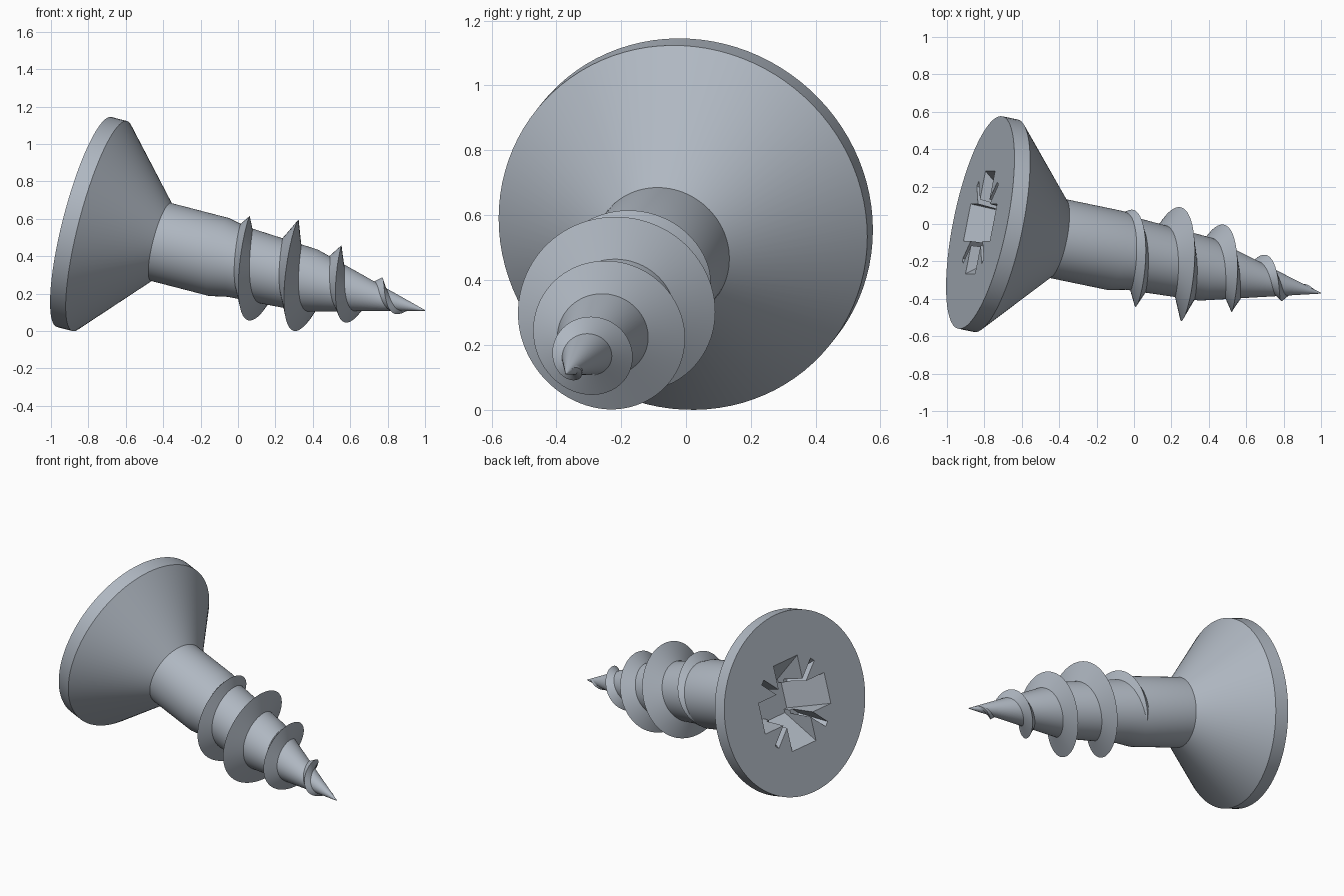
import bpy, bmesh, math
from mathutils import Matrix, Vector

if "Cube" in bpy.data.objects:
    bpy.data.objects.remove(bpy.data.objects["Cube"], do_unlink=True)

# Screw frame: local z runs from the head face to the point
HEAD = Vector((-0.822, 0.008, 0.583))
TIP = Vector((1.0, -0.37, 0.11))
LENGTH = (TIP - HEAD).length
axis = (TIP - HEAD).normalized()
side = (Vector((0, 1, 0)) - axis * axis.y).normalized()
up = axis.cross(side)
FRAME = Matrix.Translation(HEAD) @ Matrix((side, up, axis)).transposed().to_4x4()

steel = bpy.data.materials.new("grey_steel")
steel.use_nodes = True
COLOUR = (0.43, 0.475, 0.535, 1)
steel.diffuse_color = COLOUR
steel.node_tree.nodes["Principled BSDF"].inputs["Base Color"].default_value = COLOUR

# (distance from head face, radius)
BODY = [(0, 0.58), (0.088, 0.58), (0.432, 0.215), (0.76, 0.215),
        (0.86, 0.194), (1.27, 0.171), (LENGTH, 0.002)]
CREST = [(0.75, 0.2), (0.81, 0.236), (0.93, 0.272), (1.02, 0.294),
         (1.1, 0.3), (1.2, 0.297), (1.26, 0.281), (1.91, 0)]


def radius_at(table, t):
    for (t0, r0), (t1, r1) in zip(table, table[1:]):
        if t <= t1:
            return r0 + (r1 - r0) * (t - t0) / (t1 - t0)
    return table[-1][1]


def make_object(name, bm):
    bmesh.ops.recalc_face_normals(bm, faces=bm.faces)
    mesh = bpy.data.meshes.new(name)
    bm.to_mesh(mesh)
    bm.free()
    mesh.materials.append(steel)
    obj = bpy.data.objects.new(name, mesh)
    obj.matrix_world = FRAME
    bpy.context.collection.objects.link(obj)
    return obj


def loft(name, sections):
    """Skin closed sections of equal length and cap both ends."""
    bm = bmesh.new()
    rings = [[bm.verts.new(p) for p in s] for s in sections]
    n = len(rings[0])
    for a, b in zip(rings, rings[1:]):
        for i in range(n):
            j = (i + 1) % n
            bm.faces.new((a[i], a[j], b[j], b[i]))
    bm.faces.new(rings[0][::-1])
    bm.faces.new(rings[-1])
    return make_object(name, bm)


def polar(r, angle, z):
    return (r * math.cos(angle), r * math.sin(angle), z)


def blade(name, turn, top, bottom, width, depth):
    """Tapered bar across the head, used to cut the recess."""
    lift = 0.02
    slope = (top - bottom) / depth
    spin = Matrix.Rotation(math.radians(turn), 3, 'Z')
    sections = []
    for z, half, w in ((-lift, top + slope * lift, width), (depth, bottom, width * 0.85)):
        sections.append([spin @ Vector((x * half, y * w / 2, z))
                         for x, y in ((-1, -1), (1, -1), (1, 1), (-1, 1))])
    return loft(name, sections)


# Head, shank and point as one turned body
SEGMENTS = 96
body = loft("screw_body", [[polar(r, math.tau * i / SEGMENTS, t) for i in range(SEGMENTS)]
                           for t, r in BODY])

# Driver recess: wide cross with thin diagonal slots
cutters = []
for turn in (0, 90):
    cutters.append(blade("cross_cutter", turn, 0.28, 0.11, 0.205, 0.22))
    cutters.append(blade("slot_cutter", turn + 45, 0.3, 0.2, 0.035, 0.17))
bpy.context.view_layer.objects.active = body
for cutter in cutters:
    cutter.hide_render = True
    mod = body.modifiers.new("recess", 'BOOLEAN')
    mod.operation = 'DIFFERENCE'
    mod.solver = 'EXACT'
    mod.object = cutter
    bpy.ops.object.modifier_apply(modifier=mod.name)
for cutter in cutters:
    bpy.data.objects.remove(cutter, do_unlink=True)

# Helical thread with a sharp crest, fading in and out
PITCH, ZERO, START, END = 0.262, 0.8, 0.75, 1.87
STEPS = 360
sections = []
for k in range(STEPS + 1):
    t = START + (END - START) * k / STEPS
    angle = math.tau * (t - ZERO) / PITCH
    crest = radius_at(CREST, t)
    half = 0.02 + 0.3 * max(0, crest - radius_at(BODY, t))
    half = min(half, (LENGTH - t) * 0.5)
    back, front = t - half * 1.1, t + half * 0.9
    sections.append([polar(radius_at(BODY, back) * 0.97, angle, back),
                     polar(crest, angle, t),
                     polar(radius_at(BODY, front) * 0.97, angle, front)])
thread = loft("screw_thread", sections)

# Smooth round surfaces, sharp edges kept
bpy.ops.object.select_all(action='DESELECT')
for obj in (body, thread):
    obj.select_set(True)
bpy.context.view_layer.objects.active = body
bpy.ops.object.shade_smooth_by_angle(angle=math.radians(30))
